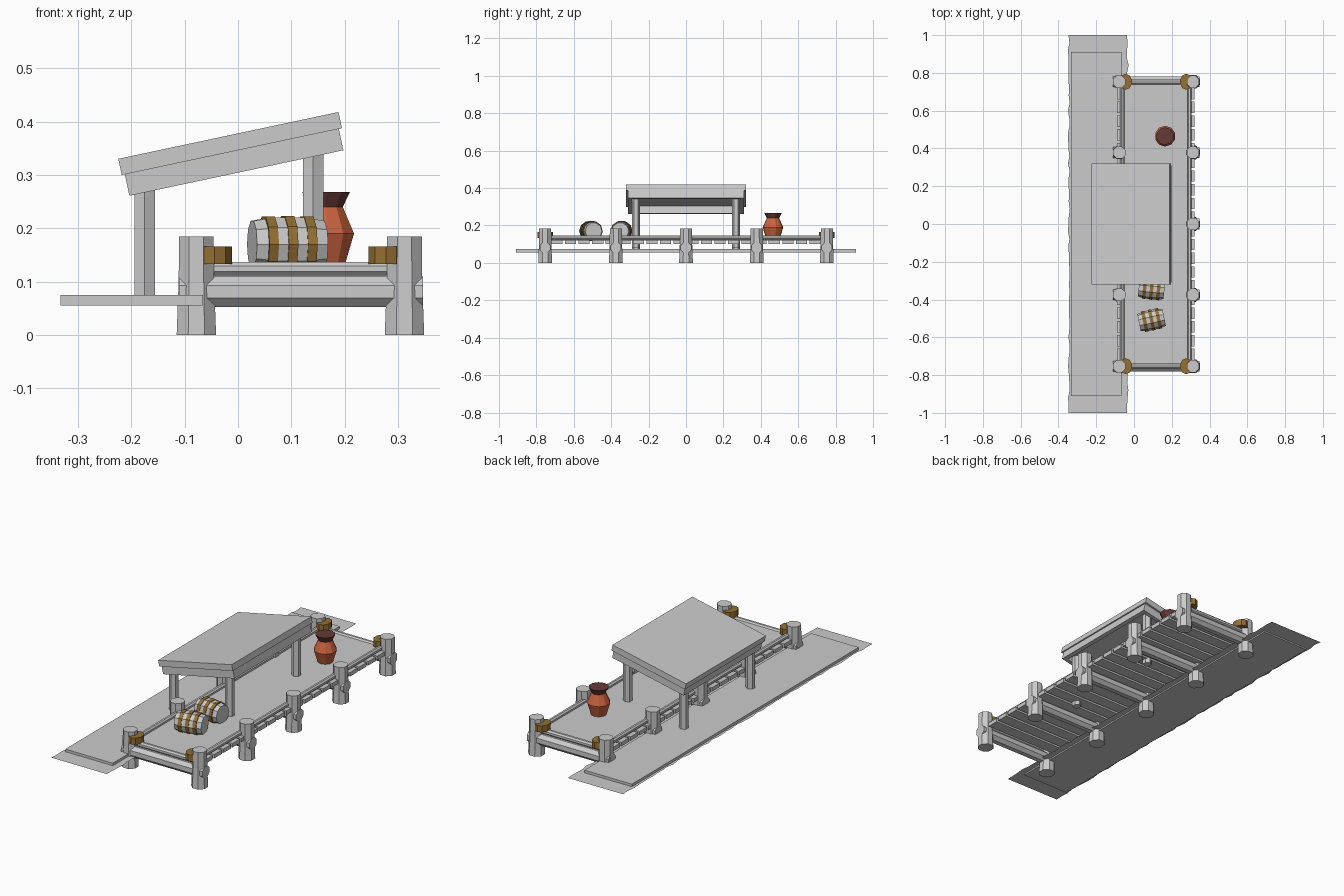
import bpy, bmesh, math, random
from mathutils import Matrix, Vector

if "Cube" in bpy.data.objects:
    bpy.data.objects.remove(bpy.data.objects["Cube"])

random.seed(4)


def material(name, rgb):
    m = bpy.data.materials.new(name)
    m.diffuse_color = (*rgb, 1)
    m.use_nodes = True
    m.node_tree.nodes["Principled BSDF"].inputs["Base Color"].default_value = m.diffuse_color
    return m


GREY = material("weathered grey", (0.6, 0.6, 0.6))
BRASS = material("rope brown", (0.30, 0.16, 0.033))
CLAY = material("clay orange", (0.60, 0.125, 0.05))
DARK = material("dark clay", (0.13, 0.042, 0.034))


def finish(name, bm, mats, matrix=None):
    bmesh.ops.recalc_face_normals(bm, faces=bm.faces)
    me = bpy.data.meshes.new(name)
    bm.to_mesh(me)
    bm.free()
    for m in mats:
        me.materials.append(m)
    ob = bpy.data.objects.new(name, me)
    bpy.context.collection.objects.link(ob)
    if matrix:
        ob.matrix_world = matrix
    return ob


def box(name, lo, hi, mat=GREY, matrix=None):
    lo, hi = Vector(lo), Vector(hi)
    bm = bmesh.new()
    bmesh.ops.create_cube(bm, size=1)
    for v in bm.verts:
        v.co = Vector([c * s for c, s in zip(v.co, hi - lo)]) + (lo + hi) / 2
    return finish(name, bm, [mat], matrix)


def lathe(name, profile, sides, matrix, mats=(GREY,), dark_above=None):
    """Closed flat-faced turning of (radius, height) points round local z."""
    bm = bmesh.new()
    rings = []
    for r, z in profile:
        rings.append([bm.verts.new((r * math.cos(a), r * math.sin(a), z))
                      for a in (2 * math.pi * (i + 0.5) / sides for i in range(sides))])
    for a, b in zip(rings, rings[1:]):
        for i in range(sides):
            j = (i + 1) % sides
            bm.faces.new((a[i], a[j], b[j], b[i]))
    bm.faces.new(rings[0][::-1])
    bm.faces.new(rings[-1])
    if dark_above is not None:
        for f in bm.faces:
            f.material_index = int(f.calc_center_median().z > dark_above)
    return finish(name, bm, mats, matrix)


def log(name, start, end, radius, sides=8):
    start, end = Vector(start), Vector(end)
    d = end - start
    m = Matrix.Translation(start) @ d.to_track_quat('Z', 'Y').to_matrix().to_4x4()
    return lathe(name, [(radius, 0), (radius, d.length)], sides, m)


at = Matrix.Translation
LEFT, RIGHT = -0.078, 0.312
ROWS = [-0.753, -0.375, 0, 0.378, 0.753]

# Ragged ground sheet with the walkway slab on it
bm = bmesh.new()
n = 50
edge = []
for i in range(n + 1):
    y = -1 + 2 * i / n
    edge.append([bm.verts.new((x + random.uniform(-0.005, 0.005), y, 0.062))
                 for x in (-0.345, -0.033)])
for a, b in zip(edge, edge[1:]):
    bm.faces.new((a[0], a[1], b[1], b[0]))
finish("ground_sheet", bm, [GREY])
box("walkway_slab", (-0.333, -0.91, 0.055), (-0.066, 0.91, 0.075))

# Mooring posts and the logs crossing between each pair
for y in ROWS:
    for x in (LEFT, RIGHT):
        lathe("mooring_post", [(0.040, 0), (0.036, 0.10), (0.035, 0.185)], 8, at((x, y, 0)))
    log("cross_log", (LEFT - 0.033, y, 0.081), (RIGHT + 0.035, y, 0.081), 0.031)

# Rope coils at the corner posts
for x in (-0.044, 0.277):
    for y in (ROWS[0], ROWS[-1]):
        lathe("rope_coil", [(0.039, 0.133), (0.039, 0.166)], 10,
              at((x, y, 0)) @ Matrix.Diagonal((0.88, 1.08, 1, 1)), (BRASS,))

# Deck boards, cover and edge rails
count = 20
for i in range(count):
    y = -0.69 + 1.38 * i / (count - 1)
    box("deck_board", (-0.09, y - 0.03, 0.102), (0.32, y + 0.03, 0.122))
box("deck_cover", (-0.055, -0.74, 0.120), (0.29, 0.74, 0.130))
for x in (-0.062, 0.294):
    log("side_rail", (x, -0.75, 0.134), (x, 0.75, 0.134), 0.0125)
for y in (-0.752, 0.752):
    log("end_rail", (LEFT, y, 0.124), (RIGHT, y, 0.124), 0.014)

# Shelter posts
for y in (-0.267, 0.267):
    lathe("shelter_rear_post", [(0.022, 0.07), (0.022, 0.29)], 6, at((-0.175, y, 0)))
    lathe("shelter_front_post", [(0.022, 0.08), (0.022, 0.355)], 6, at((0.141, y, 0)))

# Tilted roof panel over an open rim
tilt = at((-0.018, 0, 0.374)) @ Matrix.Rotation(math.radians(-12), 4, 'Y')
box("roof_panel", (-0.211, -0.32, -0.031), (0.211, 0.32, 0), GREY, tilt)
for s in (-1, 1):
    xs, ys = sorted((s * 0.205, s * 0.185)), sorted((s * 0.31, s * 0.29))
    box("roof_rim_long", (xs[0], -0.31, -0.072), (xs[1], 0.31, -0.031), GREY, tilt)
    box("roof_rim_short", (-0.185, ys[0], -0.072), (0.185, ys[1], -0.031), GREY, tilt)

# Clay jar with a dark neck
lathe("clay_jar", [(0.036, 0.128), (0.055, 0.190), (0.033, 0.240), (0.047, 0.268)], 10,
      at((0.165, 0.465, 0)), (CLAY, DARK), 0.245)

# Barrels lying sunk into the deck, each with three hoops
for y, turn in ((-0.508, 12), (-0.345, -6)):
    m = (at((0.093, y, 0.170)) @ Matrix.Rotation(math.radians(turn), 4, 'Z')
         @ Matrix.Rotation(math.radians(90), 4, 'Y'))
    lathe("barrel", [(0.046, -0.068), (0.053, -0.03), (0.053, 0.03), (0.046, 0.068)], 10, m)
    for c in (-0.037, 0, 0.037):
        r = 0.056 if c == 0 else 0.055
        lathe("barrel_hoop", [(r, c - 0.009), (r, c + 0.009)], 10, m, (BRASS,))
